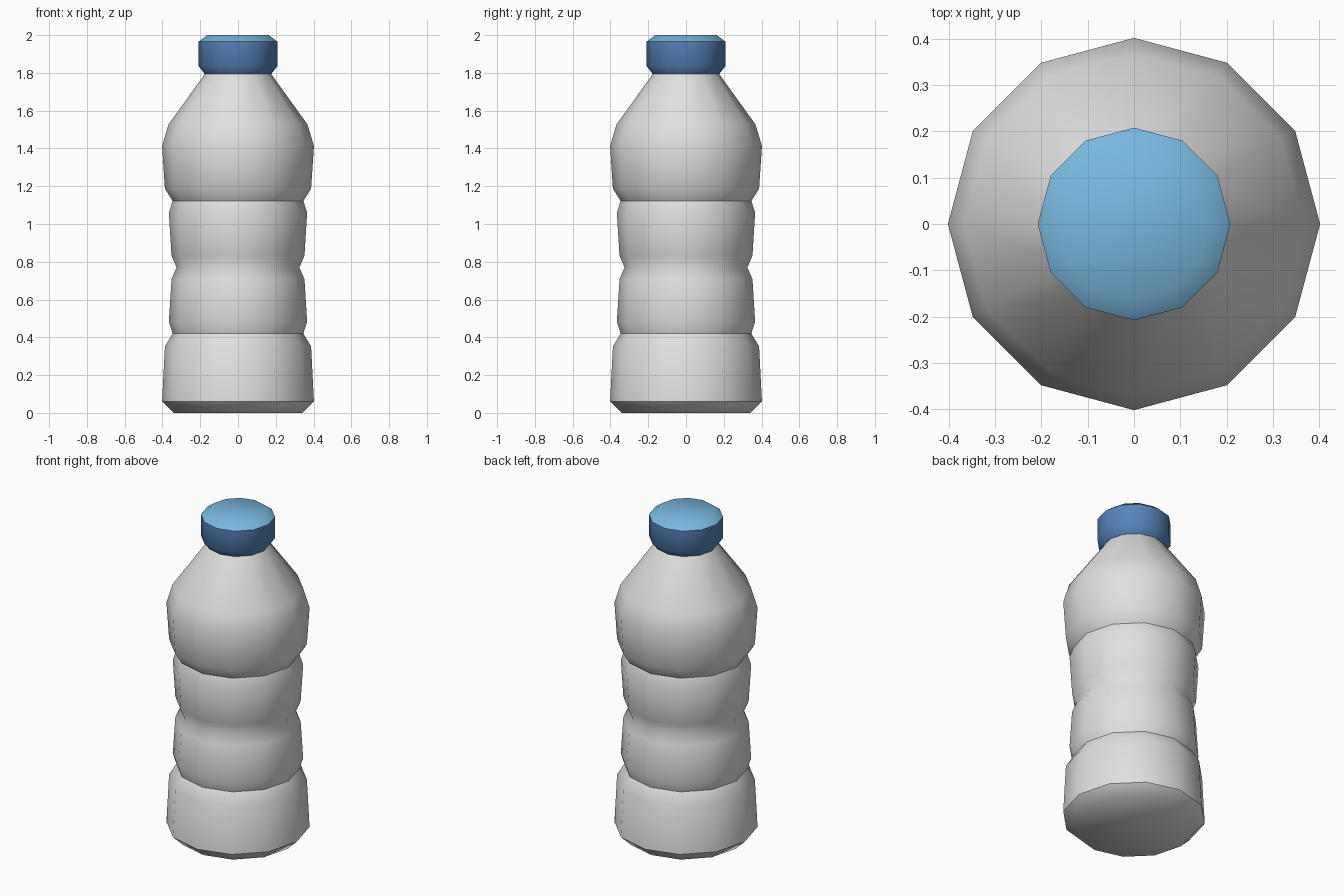
import bpy, bmesh, math

if "Cube" in bpy.data.objects:
    bpy.data.objects.remove(bpy.data.objects["Cube"])

SIDES = 12


def material(name, rgb):
    m = bpy.data.materials.new(name)
    m.diffuse_color = (*rgb, 1)
    m.use_nodes = True
    m.node_tree.nodes["Principled BSDF"].inputs["Base Color"].default_value = m.diffuse_color
    return m


def lathe(name, profile, materials, rule=lambda z: 0):
    """Revolve (radius, height) points into a closed 12-sided solid."""
    bm = bmesh.new()
    rings = []
    for r, z in profile:
        rings.append([bm.verts.new((r * math.cos(2 * math.pi * i / SIDES),
                                    r * math.sin(2 * math.pi * i / SIDES), z))
                      for i in range(SIDES)])
    for a, b in zip(rings, rings[1:]):
        for i in range(SIDES):
            j = (i + 1) % SIDES
            bm.faces.new((a[i], a[j], b[j], b[i]))
    bm.faces.new(rings[0][::-1])
    bm.faces.new(rings[-1])
    for f in bm.faces:
        f.material_index = rule(f.calc_center_median().z)
    mesh = bpy.data.meshes.new(name)
    bm.to_mesh(mesh)
    bm.free()
    for m in materials:
        mesh.materials.append(m)
    ob = bpy.data.objects.new(name, mesh)
    bpy.context.collection.objects.link(ob)
    bpy.ops.object.select_all(action='DESELECT')
    ob.select_set(True)
    bpy.context.view_layer.objects.active = ob
    bpy.ops.object.shade_smooth_by_angle(angle=math.radians(47))
    return ob


grey = material("light grey", (0.75, 0.75, 0.75))
blue = material("cap blue", (0.09, 0.23, 0.50))
light_blue = material("cap top light blue", (0.19, 0.48, 0.74))

# Bottle body with three pinched grooves and a tapering shoulder
lathe("bottle_body", [
    (0.341, 0.0), (0.402, 0.06), (0.387, 0.352), (0.346, 0.42),
    (0.366, 0.483), (0.352, 0.708), (0.325, 0.77), (0.352, 0.833),
    (0.366, 1.06), (0.346, 1.122), (0.387, 1.187), (0.402, 1.413),
    (0.368, 1.527), (0.175, 1.795)], [grey])

# Screw cap, lighter on its bevelled top
lathe("cap", [(0.176, 1.794), (0.208, 1.835), (0.208, 1.966), (0.162, 2.0)],
      [blue, light_blue], lambda z: 1 if z > 1.97 else 0)
